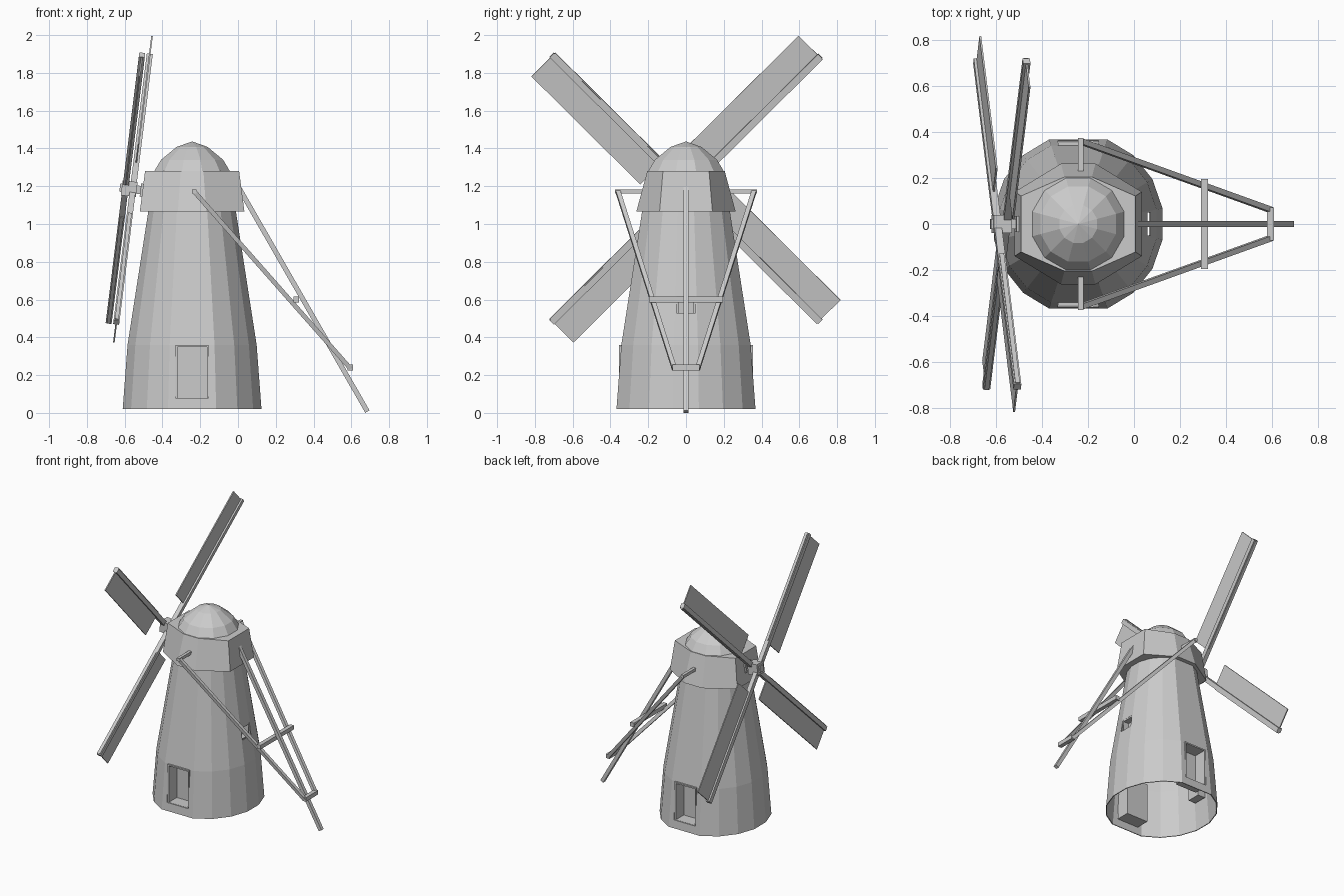
import bpy, bmesh, math
from mathutils import Vector, Matrix

cube = bpy.data.objects.get("Cube")
if cube:
    bpy.data.objects.remove(cube, do_unlink=True)

grey = bpy.data.materials.new("plain grey")
grey.use_nodes = True
grey.diffuse_color = (0.6, 0.6, 0.6, 1)
grey.node_tree.nodes["Principled BSDF"].inputs["Base Color"].default_value = (0.6, 0.6, 0.6, 1)

CX = -0.243          # tower axis
HUB_Z = 1.187


def finish(bm, name):
    bmesh.ops.recalc_face_normals(bm, faces=bm.faces)
    mesh = bpy.data.meshes.new(name)
    bm.to_mesh(mesh)
    bm.free()
    mesh.materials.append(grey)
    obj = bpy.data.objects.new(name, mesh)
    bpy.context.scene.collection.objects.link(obj)
    return obj


def box(name, lo, hi, matrix):
    bm = bmesh.new()
    bmesh.ops.create_cube(bm, size=1)
    lo, hi = Vector(lo), Vector(hi)
    for v in bm.verts:
        v.co = (lo + hi) / 2 + v.co * (hi - lo)
    bm.transform(matrix)
    return finish(bm, name)


def beam(name, a, b, size=0.026):
    a, b = Vector(a), Vector(b)
    z = (b - a).normalized()
    side = Vector((0, 1, 0)) if abs(z.y) < 0.9 else Vector((1, 0, 0))
    x = side.cross(z).normalized()
    frame = Matrix((x, z.cross(x), z)).transposed().to_4x4()
    frame.translation = a
    h = size / 2
    return box(name, (-h, -h, 0), (h, h, (b - a).length), frame)


def loft(name, outlines, closed=False, apex=None):
    """Skin a stack of outlines, each a list of points around the tower axis."""
    bm = bmesh.new()
    rings = [[bm.verts.new((CX + x, y, z)) for x, y, z in pts] for pts in outlines]
    n = len(rings[0])
    pairs = list(zip(rings, rings[1:]))
    if closed:
        pairs.append((rings[-1], rings[0]))
    else:
        bm.faces.new(rings[0])
    for low, high in pairs:
        for i in range(n):
            j = (i + 1) % n
            bm.faces.new((low[i], low[j], high[j], high[i]))
    if apex:
        tip = bm.verts.new((CX, 0, apex))
        for i in range(n):
            bm.faces.new((rings[-1][i], rings[-1][(i + 1) % n], tip))
    elif not closed:
        bm.faces.new(rings[-1])
    return finish(bm, name)


def ring(angles, r, z, ratio=1.0):
    return [(r * math.cos(math.radians(a)), r * ratio * math.sin(math.radians(a)), z)
            for a in angles]


# Hollow tower with wide flat sides for the doors
tower_angles = [a for a in range(10, 360, 20) if a not in (90, 270)]
tower_profile = [(0.373, 0.02), (0.347, 0.36), (0.235, 1.07),
                 (0.229, 1.07), (0.341, 0.36), (0.367, 0.02)]
tower = loft("tower", [ring(tower_angles, r, z, 1.05) for r, z in tower_profile],
             closed=True)


def opening(name, turn, half, z0, z1, inner, outer):
    """Recess cut through the wall, with back panel, jambs, lintel and sill."""
    m = Matrix.Translation((CX, 0, 0)) @ Matrix.Rotation(math.radians(turn), 4, 'Z')
    cutter = box(name + "_cutter", (inner, -half, z0), (0.5, half, z1), m)
    cutter.hide_render = True
    mod = tower.modifiers.new("cut", 'BOOLEAN')
    mod.operation, mod.solver, mod.object = 'DIFFERENCE', 'EXACT', cutter
    deps = bpy.context.evaluated_depsgraph_get()
    mesh = bpy.data.meshes.new_from_object(tower.evaluated_get(deps))
    tower.modifiers.clear()
    tower.data = mesh
    bpy.data.objects.remove(cutter, do_unlink=True)
    t = 0.01
    box(name + "_panel", (inner, -half, z0), (inner + 0.006, half, z1), m)
    for side, s in (("left", 1), ("right", -1)):
        ya, yb = sorted((s * half, s * (half - t)))
        box(f"{name}_{side}_jamb", (inner, ya, z0), (outer, yb, z1), m)
    box(name + "_lintel", (inner, -half, z1 - t), (outer, half, z1), m)
    box(name + "_sill", (inner, -half, z0 - t), (outer, half, z0), m)


opening("front_door", -90, 0.088, 0.08, 0.36, 0.255, 0.355)
opening("back_door", 90, 0.088, 0.08, 0.36, 0.255, 0.355)
opening("left_window", 0, 0.05, 0.53, 0.62, 0.25, 0.3)
opening("right_window", 180, 0.05, 0.225, 0.37, 0.28, 0.339)


# Flared skirt of the cap: eight-sided, drawn out towards both ends
def skirt(end_x, end_y, side_x, side_y, z):
    quarter = [(end_x, end_y), (side_x, side_y)]
    half = quarter + [(-x, y) for x, y in reversed(quarter)]
    return [(x, y, z) for x, y in half + [(x, -y) for x, y in reversed(half)]]


loft("cap_skirt", [skirt(0.277, 0.14, 0.075, 0.263, 1.065),
                   skirt(0.249, 0.122, 0.06, 0.205, 1.28)])

# Faceted dome
dome_profile = [(0.21, 1.275), (0.17, 1.34), (0.085, 1.408)]
loft("cap_dome", [ring(range(15, 360, 30), r, z) for r, z in dome_profile], apex=1.437)

# Windshaft and hub, leaning back
lean = Matrix.Translation((-0.576, 0, HUB_Z)) @ Matrix.Rotation(math.radians(7.1), 4, 'Y')
box("windshaft", (-0.05, -0.022, -0.022), (0.2, 0.022, 0.022), lean)
box("hub", (-0.04, -0.04, -0.04), (0.04, 0.04, 0.04), lean)
box("shaft_collar", (0.06, -0.035, -0.035), (0.08, 0.035, 0.035), lean)

# Four sails on two crossing stocks, one in front of the other
for k in range(4):
    offset = 0.02 if k % 2 == 0 else -0.02
    m = (lean @ Matrix.Translation((offset, 0, 0))
         @ Matrix.Rotation(math.radians(90 * k - 45), 4, 'X'))
    box(f"stock_{k + 1}", (-0.016, -0.016, 0), (0.016, 0.016, 1.005), m)
    box(f"sail_cloth_{k + 1}", (-0.004, -0.157, 0.185), (0.004, 0, 1.0), m)
    box(f"sail_lath_{k + 1}", (-0.01, 0.014, 0.2), (0.01, 0.022, 1.0), m)

# Tail frame that turns the cap
beam("cap_crossbeam", (-0.232, -0.375, 1.172), (-0.232, 0.375, 1.172), 0.022)
beam("tail_pole", (0.0, 0, 1.2), (0.685, 0, 0.007))
for side, s in (("left", 1), ("right", -1)):
    beam(f"{side}_brace", (-0.232, s * 0.36, 1.172), (0.595, s * 0.062, 0.235), 0.024)
beam("middle_crossbar", (0.308, -0.195, 0.6), (0.308, 0.195, 0.6), 0.03)
beam("end_crossbar", (0.595, -0.072, 0.24), (0.595, 0.072, 0.24), 0.03)
